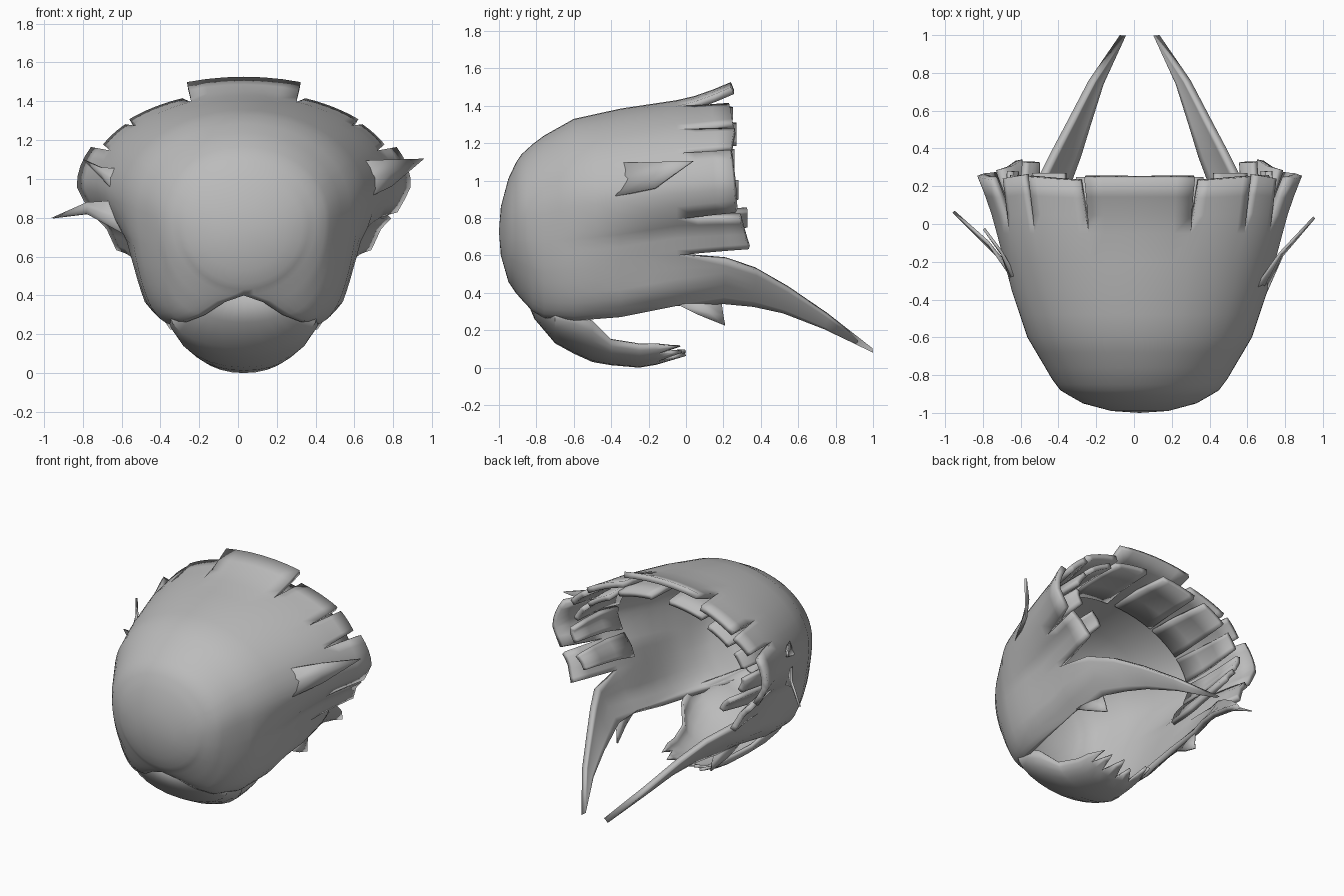
import bpy, bmesh, math
from mathutils import Vector

if "Cube" in bpy.data.objects:
    bpy.data.objects.remove(bpy.data.objects["Cube"])

CX = 0.03   # the cap sits slightly off centre
mat = bpy.data.materials.new("light_grey")
mat.diffuse_color = (0.5, 0.5, 0.5, 1)
mat.use_nodes = True
mat.node_tree.nodes["Principled BSDF"].inputs["Base Color"].default_value = mat.diffuse_color

# cap stations: y, centre z, top z, lower edge z, half width, lower edge half gap
ST = [(-1.0, .73, .73, .73, 0, 0), (-.99, .73, .86, .60, .15, 0), (-.95, .76, 1.01, .46, .30, 0),
      (-.91, .78, 1.095, .40, .37, 0), (-.88, .79, 1.14, .365, .42, .10), (-.82, .81, 1.195, .30, .465, .20),
      (-.76, .83, 1.24, .265, .50, .29), (-.6, .87, 1.33, .25, .595, .37),
      (-.35, .90, 1.385, .27, .68, .41), (-.05, .94, 1.43, .33, .76, .42), (.35, .97, 1.45, .38, .83, .42)]
# lower side pinch near the opening: depth, width fraction
PINCH = [(0, 1), (.2, .85), (.35, .62), (.55, .48), (.85, .3), (1, 0)]


def lerp_table(tab, v):
    for a, b in zip(tab, tab[1:]):
        if v <= b[0]:
            t = (v - a[0]) / (b[0] - a[0])
            return [p + (q - p) * t for p, q in zip(a, b)]
    return list(tab[-1])


def pt(y, phi, f=1.0):
    """Point on the cap; phi in degrees, 0 = top, +-180 = lower edge."""
    _, zc, zt, ze, w, xe = lerp_table(ST, y)
    a = math.radians(abs(phi))
    if abs(phi) <= 90:
        x, z = w * math.sin(a), zc + (zt - zc) * math.cos(a)
    else:
        b = min(1, max(0, (y + .7) / .5))
        a -= math.pi / 2
        g = (1 - b) * max(0, math.cos(a)) + b * lerp_table(PINCH, math.sin(a))[1]
        x = xe + (w - xe) * g
        z = zc - (zc - ze) * math.sin(a)
    return Vector((CX + math.copysign(x * f, phi), y, zc + (z - zc) * f))


def sheet(name, patches, thick, centre=(CX, -.1, .85)):
    """Welded patches of point rows, thickened inward."""
    bm = bmesh.new()
    for rows in patches:
        vs = [[bm.verts.new(p) for p in r] for r in rows]
        for r, s in zip(vs, vs[1:]):
            for i in range(len(r) - 1):
                bm.faces.new((r[i], r[i + 1], s[i + 1], s[i]))
    bmesh.ops.remove_doubles(bm, verts=bm.verts, dist=.0005)
    bmesh.ops.recalc_face_normals(bm, faces=bm.faces)
    c = Vector(centre)
    if sum(f.normal.dot(f.calc_center_median() - c) * f.calc_area() for f in bm.faces) < 0:
        bmesh.ops.reverse_faces(bm, faces=bm.faces)
    me = bpy.data.meshes.new(name)
    bm.to_mesh(me)
    bm.free()
    ob = bpy.data.objects.new(name, me)
    bpy.context.collection.objects.link(ob)
    me.materials.append(mat)
    m = ob.modifiers.new("thickness", 'SOLIDIFY')
    m.thickness, m.offset = thick, -1
    bpy.context.view_layer.objects.active = ob
    ob.select_set(True)
    bpy.ops.object.shade_smooth_by_angle(angle=math.radians(35))
    ob.select_set(False)


def lock(a0, a1, y0, y1, f0, f1, pinch, skew=0):
    """Lock of hair following the cap, narrowing toward its cut end."""
    rows = []
    for j in range(4):
        t = j / 3
        lo, hi = a0 + pinch * t, a1 - pinch * t
        rows.append([pt(y0 + (y1 + skew * (i / 6 - .5) - y0) * t, lo + (hi - lo) * i / 6,
                        f0 + (f1 - f0) * t ** 1.4) for i in range(7)])
    return rows


# outer cut locks around the opening, welded to the cap
EDGE = -.05
LOCKS = [(21, 47, .24, 1.02, .02), (47, 65, .25, 1.0, -.02), (65, 104, .25, 1.06, .03), (104, 124, .31, 1.06, .05)]
patches = [lock(-21, 21, EDGE, .24, 1, 1.17, 3)]
cols = {-21 + 7 * i for i in range(7)}
for s in (1, -1):
    for a, b, y1, f, sk in LOCKS:
        lo, hi = sorted((a * s, b * s))
        patches.append(lock(lo, hi, EDGE, y1, 1, f, 1.6, sk * s))
        cols |= {round(lo + (hi - lo) * i / 6, 4) for i in range(7)}

    # long pointed sideburn: upper edge and lower edge meet in a tip
    up = [(.55, .22, .575), (.47, .38, .52), (.38, .55, .42), (.27, .76, .275), (.105, 1.0, .08)]
    dn = [(.40, .20, .34), (.34, .36, .325), (.29, .52, .29), (.22, .74, .205), (.105, 1.0, .08)]
    rows = [[pt(EDGE, s * (124 + 8 * i)) for i in range(8)]]
    cols |= {s * (124 + 8 * i) for i in range(8)}
    for u, d in zip(up, dn):
        r = []
        for i in range(8):
            t = i / 7
            p = Vector(u).lerp(Vector(d), t)
            p.x += .25 * t * (1 - t) * (u[2] - d[2])
            r.append(Vector((CX + s * p.x, p.y, p.z)))
        rows.append(r)
    patches.append(rows)

# smooth main cap
ys = [-1, -.99, -.97, -.95, -.93, -.91, -.88, -.85, -.82, -.76, -.68, -.6, -.48, -.35, -.2, EDGE]
cols |= {180, -180}
cols = sorted(cols)
patches.append([[pt(y, a) for a in cols] for y in ys])
sheet("hair_cap", patches, .04)

# inner row of locks and small teeth below the sideburns
for s, side in ((1, "right"), (-1, "left")):
    for k, (a, b, y1, f) in enumerate([(3, 30, .25, .9), (32, 56, .27, .87),
                                       (58, 78, .26, .87), (82, 100, .28, .86), (103, 118, .33, .86)]):
        lo, hi = sorted((a * s, b * s))
        sheet(f"inner_lock_{side}_{k}", [lock(lo, hi, -.2, y1, .95, f, 2.5)], .035)
    q = lambda x, y, z: Vector((CX + s * x, y, z))
    sheet("sideburn_tooth_" + side, [[[q(.43, -.04, .335), q(.42, .08, .36), q(.40, .19, .35)],
                                      [q(.42, .06, .285), q(.40, .13, .29), q(.385, .20, .28)],
                                      [q(.38, .21, .225)] * 3]], .012)

# nape flap: y, bottom z, edge z, half width
FL = [(-.87, .40, .44, .10), (-.81, .26, .36, .25), (-.7, .13, .30, .38), (-.6, .075, .29, .39),
      (-.5, .03, .25, .36), (-.4, .013, .15, .28), (-.25, .0, .125, .24), (-.16, .015, .125, .23)]


def flap(row, u):
    y, zb, ze, w = row
    a = u * math.pi / 2
    return Vector((CX + w * math.sin(a), y, zb + (ze - zb) * (1 - math.cos(a))))


flaps = [[[flap(r, -1 + i / 6) for i in range(13)] for r in FL]]
# pointed ends of the flap
for k, yt in enumerate((-.03, .0, -.06, .0, -.02, -.04)):
    u0, u1 = -1 + k / 3, -1 + (k + 1) / 3
    um = (u0 + u1) / 2
    tip = flap((yt, .06, .13, .2), um)
    a, m, b = (flap(FL[-1], u) for u in (u0, um, u1))
    flaps.append([[a, m, b], [a.lerp(tip, .6), m.lerp(tip, .6), b.lerp(tip, .6)], [tip, tip, tip]])
sheet("nape_flap", flaps, .02, (CX, -.4, .4))


def wisp(name, r0, r1, mid0, mid1, tip):
    """Loose spike standing off the side of the cap."""
    tip, mid0, mid1 = Vector(tip), Vector(mid0), Vector(mid1)
    sheet(name, [[[r0, r0.lerp(r1, .5), r1], [mid0, mid0.lerp(mid1, .5), mid1], [tip, tip, tip]]], .015)


wisp("side_wisp_right", pt(-.42, 88, .99), pt(-.35, 66, .99), (.79, -.17, .96), (.78, -.16, 1.10), (.96, .03, 1.105))
wisp("side_wisp_left", pt(-.32, -108, .99), pt(-.28, -92, .99), (-.78, -.12, .82), (-.78, -.10, .88), (-.96, .06, .80))
wisp("upper_wisp_left", pt(-.36, -86, .99), pt(-.3, -72, .99), (-.70, -.17, 1.00), (-.71, -.15, 1.06), (-.80, -.03, 1.10))
